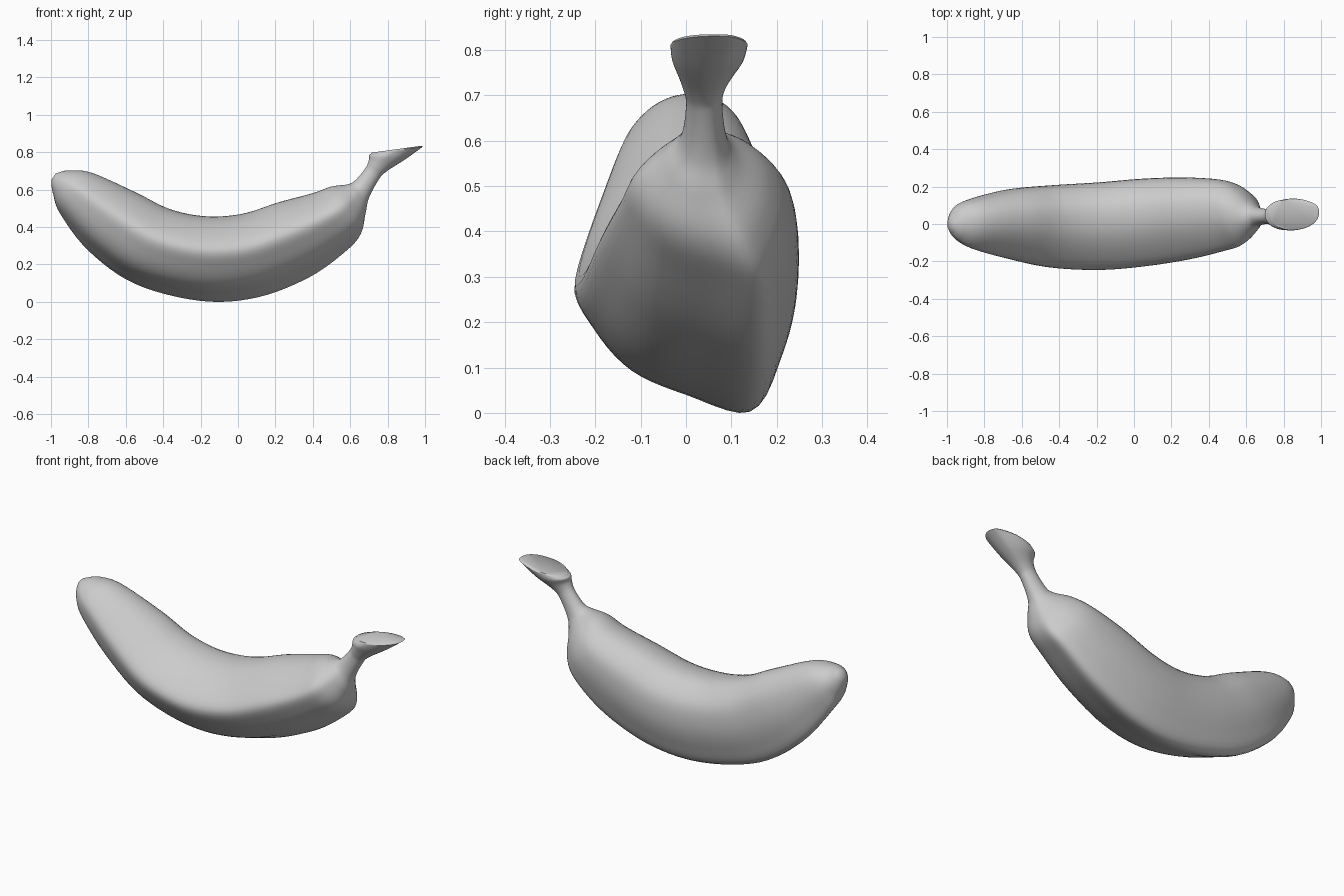
import bpy, bmesh
from mathutils import Vector

if "Cube" in bpy.data.objects:
    bpy.data.objects.remove(bpy.data.objects["Cube"])

# Ridged cross-section: (across -1..1, up 0..1), starting at the keel
SECTION = [(.62, 0), (.05, .08), (-.47, .20), (-.82, .40), (-1, .62), (-.62, .84),
           (-.08, .99), (.5, .99), (.92, .80), (1, .52), (.87, .23)]

# Stations along the fruit: keel x, z, top x, z, y min, y max, roundness
STATIONS = [
    (-.998, .632, -.955, .69, -.04, .04, 1),
    (-.99, .57, -.90, .70, -.085, .095, .8),
    (-.955, .465, -.78, .685, -.135, .135, .4),
    (-.80, .27, -.55, .58, -.19, .185, .1),
    (-.55, .095, -.37, .49, -.232, .206, 0),
    (-.20, .004, -.18, .450, -.245, .222, 0),
    (.10, .022, .02, .462, -.226, .242, 0),
    (.38, .13, .22, .525, -.19, .248, 0),
    (.58, .27, .40, .575, -.145, .232, .1),
    (.66, .36, .50, .612, -.115, .185, .3),
    (.685, .47, .585, .625, -.05, .115, .7),
    (.70, .55, .625, .645, -.012, .09, .9),
    (.75, .645, .68, .71, .0, .08, .9),
    (.79, .69, .70, .755, -.01, .09, .9),
    (.90, .76, .70, .78, -.03, .125, .8),
    (.995, .828, .712, .789, -.035, .136, .75),
]


def spline(p, t):
    """Catmull-Rom through four tuples."""
    return tuple(.5 * (2 * b + (c - a) * t + (2 * a - 5 * b + 4 * c - d) * t * t
                       + (3 * b - a - 3 * c + d) * t ** 3) for a, b, c, d in zip(*p))


def resample(pts, steps, closed):
    n, out = len(pts), []
    for i in range(n if closed else n - 1):
        idx = [(i + k) % n if closed else min(max(i + k, 0), n - 1) for k in (-1, 0, 1, 2)]
        out += [spline([pts[j] for j in idx], s / steps) for s in range(steps)]
    return out if closed else out + [pts[-1]]


profile = resample(SECTION, 5, True)
bm = bmesh.new()


def add_ring(st, scale=1.0, push=Vector()):
    bx, bz, tx, tz, y0, y1, r = st
    mid = Vector(((bx + tx) / 2, (y0 + y1) / 2, (bz + tz) / 2))
    ring = []
    for w, v in profile:
        # blend the ridged section toward an oval
        q = Vector((w, 2 * v - 1))
        q = q.lerp(q.normalized(), r)
        v = (q.y + 1) / 2
        p = Vector((bx + (tx - bx) * v, mid.y + q.x * (y1 - y0) / 2, bz + (tz - bz) * v))
        ring.append(bm.verts.new(mid + (p - mid) * scale + push))
    return ring


# Blossom end, body, stem and slanted cut, lofted as one skin
path = resample(STATIONS, 6, False)
rings = [add_ring(STATIONS[0], .5, Vector((-.008, 0, .008)))]
rings += [add_ring(s) for s in path]
rings.append(add_ring(STATIONS[-1], .96, Vector((-.002, 0, .005))))
n = len(profile)
for a, b in zip(rings, rings[1:]):
    for i in range(n):
        j = (i + 1) % n
        bm.faces.new((a[i], a[j], b[j], b[i]))
bm.faces.new(rings[0])
bm.faces.new(rings[-1])
bmesh.ops.recalc_face_normals(bm, faces=bm.faces)

# Rest on the ground
low = min(v.co.z for v in bm.verts)
bmesh.ops.translate(bm, verts=bm.verts, vec=(0, 0, -low))

mesh = bpy.data.meshes.new("banana")
bm.to_mesh(mesh)
bm.free()
banana = bpy.data.objects.new("banana", mesh)
bpy.context.collection.objects.link(banana)
bpy.context.view_layer.objects.active = banana
banana.select_set(True)
bpy.ops.object.shade_smooth_by_angle(angle=1.0)
